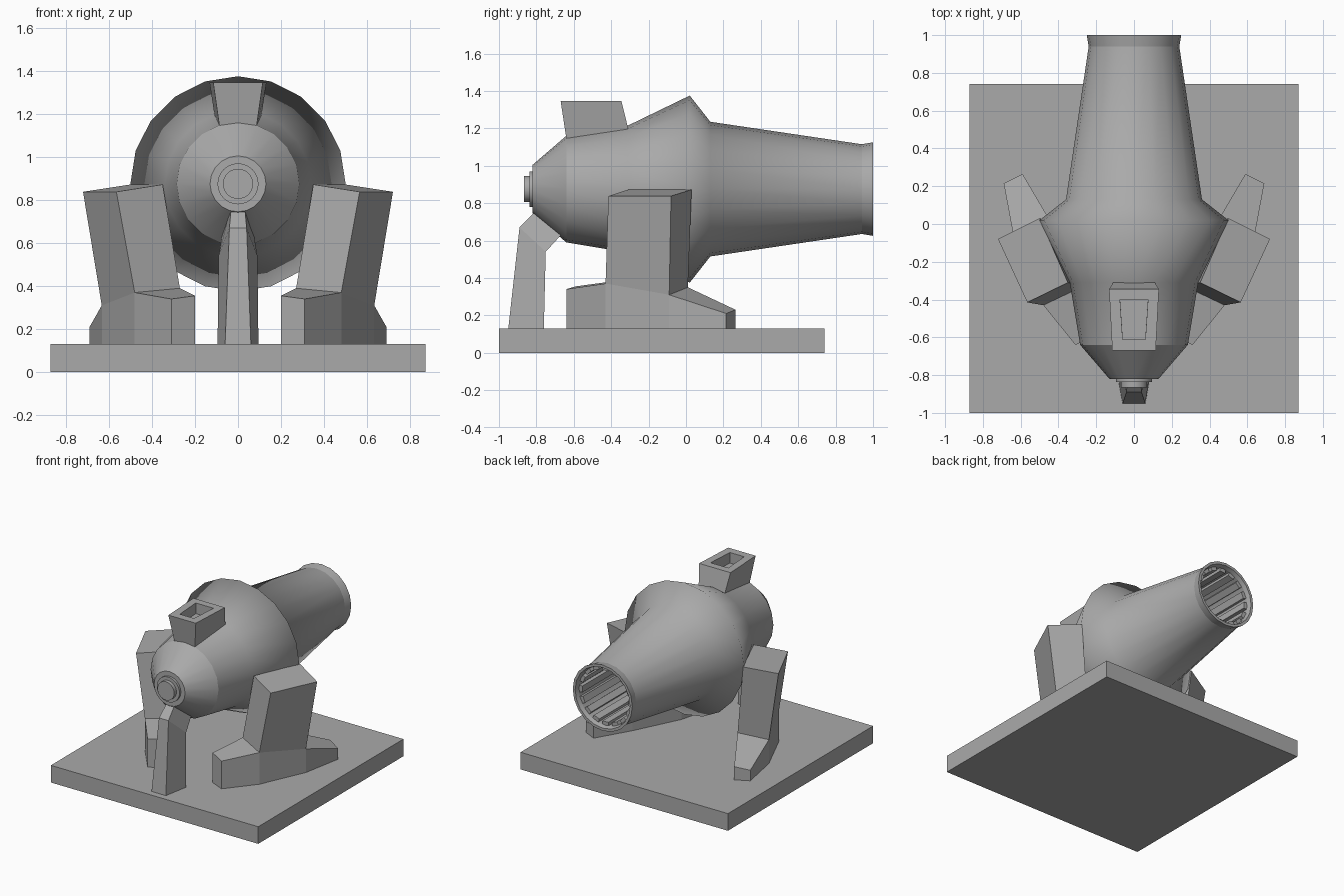
import bpy, bmesh
from math import sin, cos, pi
from mathutils import Vector

cube = bpy.data.objects.get("Cube")
if cube:
    bpy.data.objects.remove(cube, do_unlink=True)

GREY = (0.4, 0.4, 0.4, 1)
metal = bpy.data.materials.new("plain grey")
metal.use_nodes = True
metal.diffuse_color = GREY
metal.node_tree.nodes["Principled BSDF"].inputs["Base Color"].default_value = GREY
AXIS_Z = 0.875


def finish(name, bm):
    bmesh.ops.recalc_face_normals(bm, faces=bm.faces)
    mesh = bpy.data.meshes.new(name)
    bm.to_mesh(mesh)
    bm.free()
    mesh.materials.append(metal)
    obj = bpy.data.objects.new(name, mesh)
    bpy.context.collection.objects.link(obj)
    return obj


def skin(bm, rings):
    """Join equal point rings and close both ends; return the vertex rings."""
    loops = [[bm.verts.new(p) for p in ring] for ring in rings]
    n = len(loops[0])
    for a, b in zip(loops, loops[1:]):
        for i in range(n):
            j = (i + 1) % n
            bm.faces.new((a[i], a[j], b[j], b[i]))
    bm.faces.new(loops[0])
    bm.faces.new(loops[-1])
    return loops


def lathe(name, profile, sides, sharp_rings):
    """Turn (y, radius) points around the barrel axis."""
    bm = bmesh.new()
    rings = [[(r * sin(2 * pi * i / sides), y, AXIS_Z + r * cos(2 * pi * i / sides))
              for i in range(sides)] for y, r in profile]
    loops = skin(bm, rings)
    for f in bm.faces:
        f.smooth = len(f.verts) == 4
    for k in sharp_rings:
        ring = set(loops[k])
        for e in bm.edges:
            if set(e.verts) <= ring:
                e.smooth = False
    return finish(name, bm)


# Ground slab
bm = bmesh.new()
skin(bm, [[(x, y, z) for x, y in ((-.87, -1), (.87, -1), (.87, .74), (-.87, .74))]
          for z in (0, .13)])
finish("base_plate", bm)

# Barrel with a hollow bore
lathe("barrel", [(-.82, .13), (-.64, .285), (-.31, .34), (.02, .5), (.13, .36),
                 (.94, .24), (1, .25), (1, .23), (.97, .222), (.2, .222)],
      20, (0, 1, 5, 6, 7, 8, 9))

# Stepped breech knob
lathe("breech_knob", [(-.865, .07), (-.837, .07), (-.837, .095), (-.815, .095)],
      32, range(4))

# Rifling ribs along the bore
bm = bmesh.new()
RIBS = 16
for i in range(RIBS):
    mid, half = 2 * pi * i / RIBS, pi / RIBS * .62
    section = [(r, mid + s * half) for r, s in ((.195, -1), (.195, 1), (.228, 1), (.228, -1))]
    skin(bm, [[(r * sin(a), y, AXIS_Z + r * cos(a)) for r, a in section]
              for y in (.2, .965)])
finish("bore_ribs", bm)

# Sight block with a slot in its top
bm = bmesh.new()
loops = skin(bm, [
    [(-.08, -.633, 1.1), (.08, -.633, 1.1), (.095, -.285, 1.1), (-.095, -.285, 1.1)],
    [(-.115, -.67, 1.345), (.115, -.67, 1.345), (.132, -.345, 1.345), (-.132, -.345, 1.345)]])
bmesh.ops.recalc_face_normals(bm, faces=bm.faces)
top = [f for f in bm.faces if all(v in loops[1] for v in f.verts)]
bmesh.ops.inset_individual(bm, faces=top, thickness=.08)
bmesh.ops.inset_individual(bm, faces=top, thickness=.0005, depth=-.08)
finish("sight_block", bm)

# Front prop: tapered section rising into the breech
bm = bmesh.new()
prop = [  # front (y, z, half width), back (y, z, half width)
    ((-.95, .13, .06), (-.76, .13, .095)),
    ((-.89, .67, .04), (-.75, .54, .09)),
    ((-.78, .78, .03), (-.64, .66, .07))]
skin(bm, [[(-fw, fy, fz), (fw, fy, fz), (bw, by, bz), (-bw, by, bz)]
          for (fy, fz, fw), (by, bz, bw) in prop])
finish("front_prop", bm)

# Side supports: a bent foot with a leaning column on its middle section
OUTER = [(.31, -.64, .34), (.48, -.43, .37), (.633, -.09, .31), (.69, .215, .21)]
INNER = [(.20, -.59, .355), (.27, -.33, .39), (.44, .01, .35), (.59, .265, .23)]
COLUMN_TOP = [(.565, -.415, .838), (.72, -.08, .838), (.50, .03, .872), (.35, -.31, .872)]
for side, label in ((1, "left"), (-1, "right")):
    bm = bmesh.new()

    def point(p, z=None):
        return bm.verts.new((side * p[0], p[1], p[2] if z is None else z))

    out_top, in_top = [point(p) for p in OUTER], [point(p) for p in INNER]
    out_low, in_low = [point(p, .13) for p in OUTER], [point(p, .13) for p in INNER]
    for i in range(3):
        j = i + 1
        bm.faces.new((out_low[i], out_low[j], out_top[j], out_top[i]))
        bm.faces.new((in_low[i], in_low[j], in_top[j], in_top[i]))
        bm.faces.new((out_low[i], out_low[j], in_low[j], in_low[i]))
        if i != 1:
            bm.faces.new((out_top[i], out_top[j], in_top[j], in_top[i]))
    for i in (0, 3):
        bm.faces.new((out_low[i], out_top[i], in_top[i], in_low[i]))
    root = [out_top[1], out_top[2], in_top[2], in_top[1]]
    cap = [point(p) for p in COLUMN_TOP]
    for i in range(4):
        j = (i + 1) % 4
        bm.faces.new((root[i], root[j], cap[j], cap[i]))
    bm.faces.new(cap)
    finish(label + "_support", bm)
